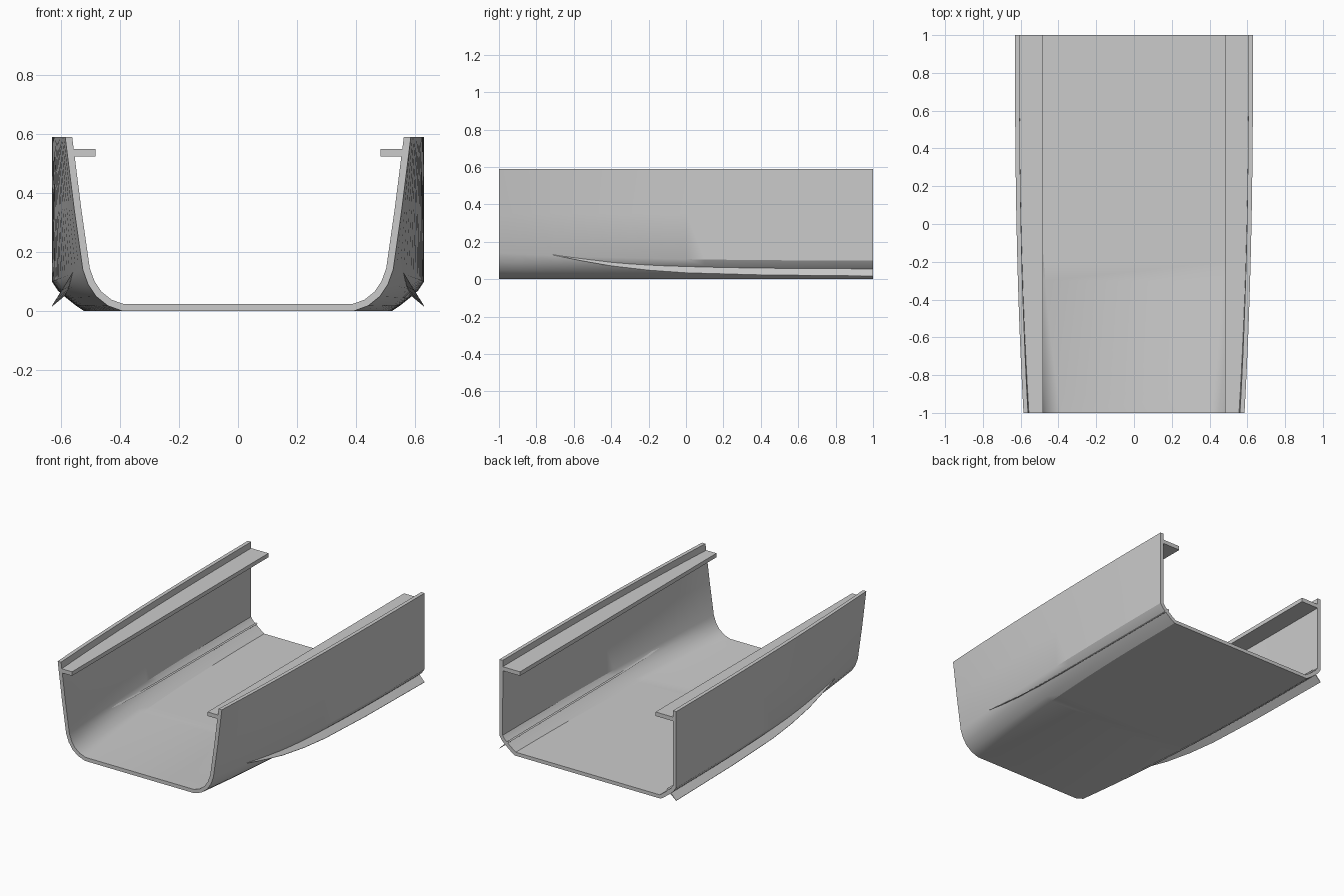
import bpy, bmesh
from mathutils import Vector

cube = bpy.data.objects.get("Cube")
if cube:
    bpy.data.objects.remove(cube)

grey = bpy.data.materials.new("hull grey")
grey.use_nodes = True
COLOR = (0.6, 0.6, 0.6, 1)
grey.diffuse_color = COLOR
grey.node_tree.nodes["Principled BSDF"].inputs["Base Color"].default_value = COLOR


def loft(name, rings, smooth=True):
    """Skin a list of closed rings and cap both ends."""
    bm = bmesh.new()
    rows = [[bm.verts.new(p) for p in ring] for ring in rings]
    n = len(rows[0])
    for a, b in zip(rows, rows[1:]):
        for i in range(n):
            j = (i + 1) % n
            bm.faces.new((a[i], a[j], b[j], b[i]))
    # End caps, as strips between the two sides of the ring
    for row in (rows[0], rows[-1]):
        for i in range(n // 2 - 1):
            bm.faces.new((row[i], row[i + 1], row[n - 2 - i], row[n - 1 - i]))
    bmesh.ops.recalc_face_normals(bm, faces=bm.faces)
    mesh = bpy.data.meshes.new(name)
    bm.to_mesh(mesh)
    bm.free()
    mesh.materials.append(grey)
    obj = bpy.data.objects.new(name, mesh)
    bpy.context.collection.objects.link(obj)
    if smooth:
        bpy.ops.object.select_all(action="DESELECT")
        obj.select_set(True)
        bpy.context.view_layer.objects.active = obj
        bpy.ops.object.shade_smooth_by_angle(angle=0.5)
    return obj


# Half cross-sections of the hull, from bilge to gunwale
FRONT = [(.39, 0), (.44, .018), (.48, .05), (.507, .09), (.525, .14), (.555, .35), (.585, .59)]
BACK = [(.52, 0), (.55, .02), (.58, .044), (.61, .07), (.63, .10), (.63, .35), (.63, .59)]
THICK = 0.024


def fullness(y):
    return 1 - (1 - (y + 1) / 2) ** 2.5


def hull_half(y):
    t = fullness(y)
    return [Vector(a).lerp(Vector(b), t) for a, b in zip(FRONT, BACK)]


def hull_ring(y):
    outer = hull_half(y)
    inner = []
    for i, p in enumerate(outer):
        before = outer[i - 1] if i else p - Vector((.1, 0))
        after = outer[i + 1] if i + 1 < len(outer) else p + (p - before)
        d = (p - before).normalized() + (after - p).normalized()
        d.normalize()
        inner.append(p + Vector((-d.y, d.x)) * THICK)
    inner[-1].y = outer[-1].y
    # Left side down the outside, round to the right, then back along the inside
    half_out = [(p.x, y, p.y) for p in outer]
    half_in = [(p.x, y, p.y) for p in inner]
    flip = lambda pts: [(-x, yy, z) for x, yy, z in pts]
    return half_out[::-1] + flip(half_out) + flip(half_in)[::-1] + half_in


STEPS = 20
STATIONS = [-1 + 2 * i / STEPS for i in range(STEPS + 1)]
loft("hull_shell", [hull_ring(y) for y in STATIONS])

# Bilge keel stations: y, outer edge x z, inner edge x z
KEEL = [(-.71, .562, .128, .558, .130), (-.55, .581, .095, .551, .117),
        (-.4, .597, .069, .550, .103), (-.2, .611, .046, .555, .092),
        (0, .620, .032, .559, .086), (.4, .627, .021, .563, .081),
        (1, .630, .015, .565, .077)]

for side, sign in (("left", 1), ("right", -1)):
    # Inner ledge below the gunwale
    ledge = []
    for y in STATIONS:
        wall = hull_half(y)[-1].x - 0.018
        ledge.append([(sign * x, y, z) for x, z in
                      ((.483, .523), (wall, .523), (wall, .549), (.483, .549))])
    loft(side + "_ledge", ledge, smooth=False)

    # Thin curved plate standing out from the bilge
    plate = []
    for y, xo, zo, xi, zi in KEEL:
        h = 0.004 if y > -.7 else 0.001
        plate.append([(sign * xo, y, zo), (sign * (xi - h), y, zi - h),
                      (sign * (xi + h), y, zi + h), (sign * xo, y, zo + h / 2)])
    loft(side + "_bilge_keel", plate)
